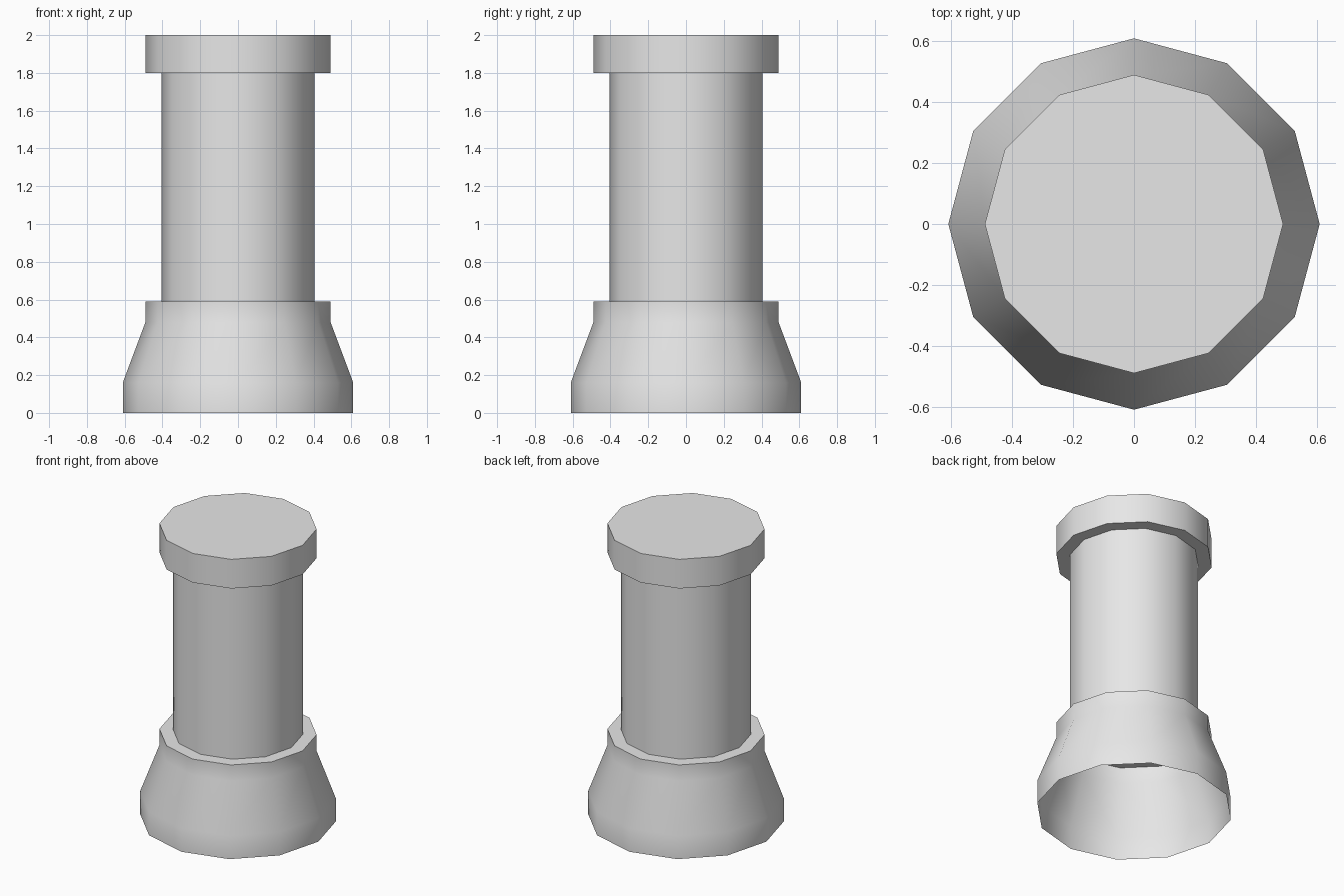
import bpy
import bmesh
from math import cos, sin, pi, radians

default = bpy.data.objects.get("Cube")
if default:
    bpy.data.objects.remove(default, do_unlink=True)

SIDES = 12
BASE_R, RIM_R, SHAFT_R = 0.61, 0.49, 0.405
LEDGE_Z, CAP_Z, TOP_Z = 0.59, 1.8, 2.0

grey = bpy.data.materials.new("plain_grey")
grey.use_nodes = True
colour = (0.8, 0.8, 0.8, 1)
grey.diffuse_color = colour
grey.node_tree.nodes["Principled BSDF"].inputs["Base Color"].default_value = colour


def lathe(name, profile, close_top=False):
    """Turn a (radius, height) profile, listed from the bottom up, around z."""
    bm = bmesh.new()
    angles = [2 * pi * i / SIDES for i in range(SIDES)]
    rings = [[bm.verts.new((r * cos(a), r * sin(a), z)) for a in angles]
             for r, z in profile]
    for low, high in zip(rings, rings[1:]):
        for i in range(SIDES):
            j = (i + 1) % SIDES
            bm.faces.new((low[i], low[j], high[j], high[i]))
    if close_top:
        bm.faces.new(rings[-1])
    mesh = bpy.data.meshes.new(name)
    bm.to_mesh(mesh)
    bm.free()
    mesh.materials.append(grey)
    obj = bpy.data.objects.new(name, mesh)
    bpy.context.collection.objects.link(obj)
    bpy.ops.object.select_all(action='DESELECT')
    obj.select_set(True)
    bpy.context.view_layer.objects.active = obj
    bpy.ops.object.shade_smooth_by_angle(angle=radians(40))
    return obj


# Flared foot, open underneath, with a flat ledge around the shaft
lathe("base", [(BASE_R, 0), (BASE_R, 0.16), (RIM_R, 0.48),
               (RIM_R, LEDGE_Z), (SHAFT_R, LEDGE_Z)])

# Straight hollow column
lathe("shaft", [(SHAFT_R, LEDGE_Z), (SHAFT_R, CAP_Z)])

# Overhanging flat-topped cap
lathe("cap", [(SHAFT_R, CAP_Z), (RIM_R, CAP_Z), (RIM_R, TOP_Z)], close_top=True)
